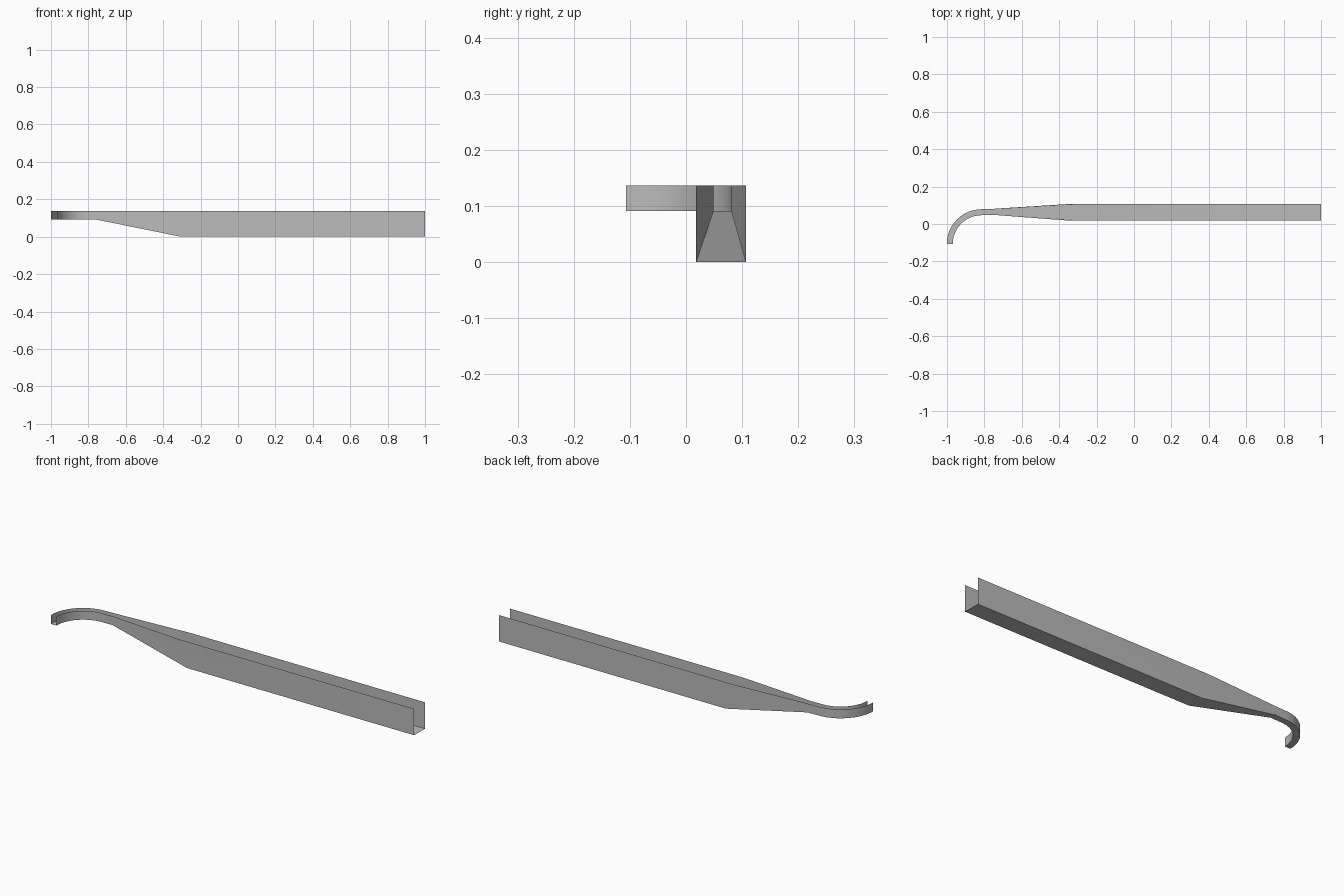
import bpy, bmesh
from math import cos, sin, radians

cube = bpy.data.objects.get("Cube")
if cube:
    bpy.data.objects.remove(cube)

TOP, HOOK_FLOOR = 0.137, 0.091
CX, CY = -0.815, -0.107          # centre of the hook bend
R_IN, R_OUT = 0.154, 0.186
BEND_STEPS = 12


def section(inner, outer, floor_z, inner_low=None, outer_low=None):
    """Open-topped U: inner rim, inner floor, outer floor, outer rim."""
    inner_low, outer_low = inner_low or inner, outer_low or outer
    return [(*inner, TOP), (*inner_low, floor_z), (*outer_low, floor_z), (*outer, TOP)]


# Curved hook
sections = []
for i in range(BEND_STEPS + 1):
    a = radians(180 - 90 * i / BEND_STEPS)
    inner, outer = [(CX + r * cos(a), CY + r * sin(a)) for r in (R_IN, R_OUT)]
    sections.append(section(inner, outer, HOOK_FLOOR))

# Neck, start of the wide trough, and open far end
sections.append(section((-0.755, 0.049), (-0.755, 0.081), HOOK_FLOOR))
sections.append(section((-0.345, 0.018), (-0.345, 0.107), 0,
                        (-0.305, 0.018), (-0.305, 0.107)))
sections.append(section((1, 0.018), (1, 0.107), 0))

# Thin sheet skinned along the sections
bm = bmesh.new()
rings = [[bm.verts.new(p) for p in s] for s in sections]
for a, b in zip(rings, rings[1:]):
    for j in range(3):
        bm.faces.new((a[j], a[j + 1], b[j + 1], b[j]))
mesh = bpy.data.meshes.new("hooked_channel")
bm.to_mesh(mesh)
bm.free()
channel = bpy.data.objects.new("hooked_channel", mesh)
bpy.context.collection.objects.link(channel)

# Plain grey finish
grey = bpy.data.materials.new("plain_grey")
grey.use_nodes = True
colour = (0.5, 0.5, 0.5, 1)
grey.diffuse_color = colour
grey.node_tree.nodes["Principled BSDF"].inputs["Base Color"].default_value = colour
mesh.materials.append(grey)

bpy.ops.object.select_all(action="DESELECT")
channel.select_set(True)
bpy.context.view_layer.objects.active = channel
bpy.ops.object.shade_smooth_by_angle(angle=radians(30))
